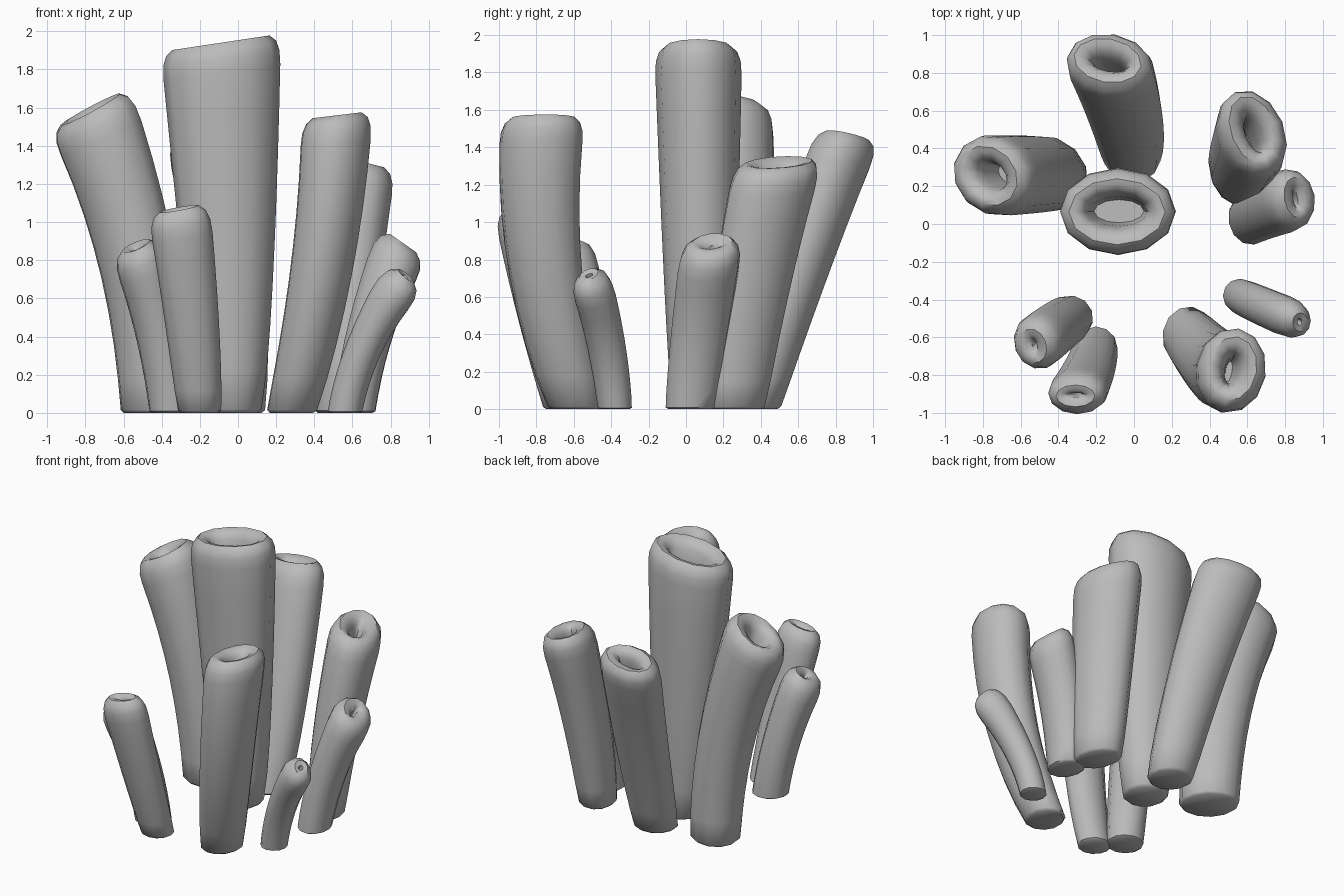
import bpy, bmesh
from math import cos, sin, pi, radians
from mathutils import Vector

if "Cube" in bpy.data.objects:
    bpy.data.objects.remove(bpy.data.objects["Cube"])

grey = bpy.data.materials.new("plain_grey")
grey.use_nodes = True
colour = (0.5, 0.5, 0.5, 1)
grey.diffuse_color = colour
grey.node_tree.nodes["Principled BSDF"].inputs["Base Color"].default_value = colour

SIDES = 12
# rounded lip and inner wall: (inset from outer radius, distance below rim)
LIP = [(0, .15), (.006, .08), (.025, .03), (.06, 0), (.09, .006), (.118, .025),
       (.138, .06), (.152, .13), (.165, .3)]


def tube(name, base, bend, top, r_base, r_top, slope=(0, 0), turn=0):
    """Curved tube with a flat foot, a slanted rounded rim and a hollow end."""
    p0, p2 = Vector((*base, 0)), Vector(top)
    p1 = Vector((*bend, top[2] / 2))
    r0, r1 = Vector(r_base), Vector(r_top)
    length = (p1 - p0).length + (p2 - p1).length
    a = radians(turn)
    bm = bmesh.new()

    def ring(t, inset):
        c = p0 * (1 - t) ** 2 + p1 * 2 * t * (1 - t) + p2 * t * t
        r = r0.lerp(r1, t ** 0.65)
        rx, ry = (max(v - inset, 0.012) for v in r)
        verts = []
        for i in range(SIDES):
            u, v = rx * cos(2 * pi * i / SIDES), ry * sin(2 * pi * i / SIDES)
            x, y = u * cos(a) - v * sin(a), u * sin(a) + v * cos(a)
            z = (x * slope[0] + y * slope[1]) * t * t
            verts.append(bm.verts.new(c + Vector((x, y, z))))
        return verts

    end = 1 - LIP[0][1] / length
    rings = [ring(0, .015), ring(.01, 0)]
    rings += [ring(end * k / 8, 0) for k in range(1, 8)]
    rings += [ring(1 - drop / length, inset) for inset, drop in LIP]
    for low, high in zip(rings, rings[1:]):
        for i in range(SIDES):
            j = (i + 1) % SIDES
            bm.faces.new((low[i], low[j], high[j], high[i]))
    bm.faces.new(rings[0][::-1])
    bm.faces.new(rings[-1])
    mesh = bpy.data.meshes.new(name)
    bm.to_mesh(mesh)
    bm.free()
    mesh.materials.append(grey)
    obj = bpy.data.objects.new(name, mesh)
    bpy.context.collection.objects.link(obj)
    bpy.ops.object.select_all(action='DESELECT')
    obj.select_set(True)
    bpy.context.view_layer.objects.active = obj
    bpy.ops.object.shade_smooth_by_angle(angle=radians(50))


# tall tubes
tube("centre_tube", (-.03, .08), (-.055, .075), (-.09, .065, 1.94), (.145, .15), (.315, .235), (.15, 0))
tube("right_tube", (-.43, .27), (-.455, .27), (-.775, .255, 1.59), (.17, .2), (.205, .23), (.55, .1), 45)
tube("back_tube", (-.01, .36), (-.03, .59), (-.14, .865, 1.46), (.15, .145), (.24, .175), (.1, -.2), -10)
tube("back_left_tube", (.535, .26), (.56, .33), (.635, .495, 1.32), (.125, .165), (.18, .25), (-.25, 0), 22)
tube("front_left_tube", (.28, -.585), (.485, -.84), (.52, -.765, 1.56), (.13, .15), (.19, .23), (.12, 0), -10)
# short tubes
tube("left_tube", (.61, .025), (.66, .075), (.865, .14, .89), (.11, .135), (.13, .17), (-.7, 0), 10)
tube("small_left_tube", (.56, -.38), (.62, -.41), (.88, -.52, .72), (.09, .09), (.1, .11), (-.75, .3))
tube("front_right_tube", (-.2, -.65), (-.24, -.81), (-.31, -.91, 1.07), (.11, .11), (.163, .118), (.18, .15))
tube("small_right_tube", (-.34, -.5), (-.39, -.53), (-.535, -.645, .875), (.125, .12), (.13, .152), (.45, .25), 20)
